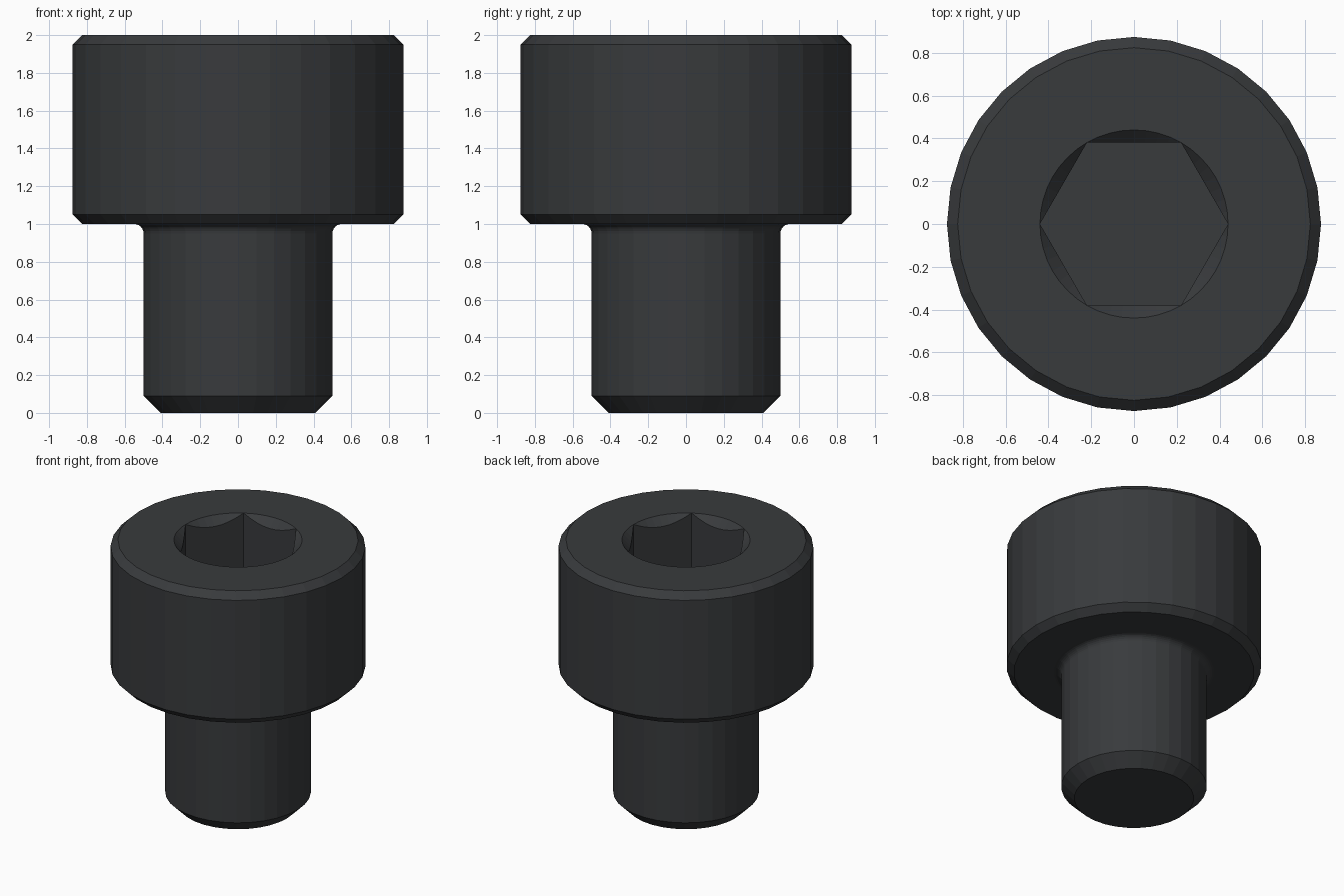
import bpy, bmesh
from math import sin, cos, pi, radians

if "Cube" in bpy.data.objects:
    bpy.data.objects.remove(bpy.data.objects["Cube"])

SIDES = 32          # facets around the body
SOCKET_N = 48       # points around the socket (8 per hex side)
HEX_R = 0.44        # corner radius of the hex socket
FLAT_R = HEX_R * cos(pi / 6)

bm = bmesh.new()


def ring(n, point):
    """Closed ring of n vertices; point(angle) gives (radius, z)."""
    verts = []
    for i in range(n):
        a = 2 * pi * i / n
        r, z = point(a)
        verts.append(bm.verts.new((r * cos(a), r * sin(a), z)))
    return verts


def skin(rings):
    for low, high in zip(rings, rings[1:]):
        n = len(low)
        for i in range(n):
            j = (i + 1) % n
            bm.faces.new((low[i], low[j], high[j], high[i]))


def loop_edges(verts):
    return [bm.edges.get((verts[i - 1], verts[i])) for i in range(len(verts))]


def hex_radius(a):
    return FLAT_R / cos(a % (pi / 3) - pi / 6)


# shank and head: turned profile with a fillet under the head
fillet = [(0.55 - 0.05 * cos(radians(t)), 0.95 + 0.05 * sin(radians(t)))
          for t in range(0, 91, 15)]
profile = [(0.41, 0), (0.5, 0.09)] + fillet + [
    (0.825, 1), (0.875, 1.05), (0.875, 1.95), (0.825, 2)]
body = [ring(SIDES, lambda a, p=p: p) for p in profile]
skin(body)
bm.faces.new(body[0])

# hex socket: conical lead-in, straight walls, flat floor
socket = [
    ring(SOCKET_N, lambda a: (HEX_R, 2.0)),
    ring(SOCKET_N, lambda a: (hex_radius(a), 2.0 - (HEX_R - hex_radius(a)))),
    ring(SOCKET_N, lambda a: (hex_radius(a), 1.5)),
]
skin(socket)
bm.faces.new(socket[-1])

# flat top of the head between rim and socket
bmesh.ops.triangle_fill(bm, use_beauty=True, normal=(0, 0, 1),
                        edges=loop_edges(body[-1]) + loop_edges(socket[0]))
bmesh.ops.remove_doubles(bm, verts=bm.verts, dist=1e-5)
bmesh.ops.recalc_face_normals(bm, faces=bm.faces)

mesh = bpy.data.meshes.new("socket_head_screw")
bm.to_mesh(mesh)
bm.free()
screw = bpy.data.objects.new("socket_head_screw", mesh)
bpy.context.collection.objects.link(screw)

# dark steel
steel = bpy.data.materials.new("dark_steel")
steel.diffuse_color = (0.04, 0.043, 0.046, 1)
steel.use_nodes = True
steel.node_tree.nodes["Principled BSDF"].inputs["Base Color"].default_value = steel.diffuse_color
mesh.materials.append(steel)
